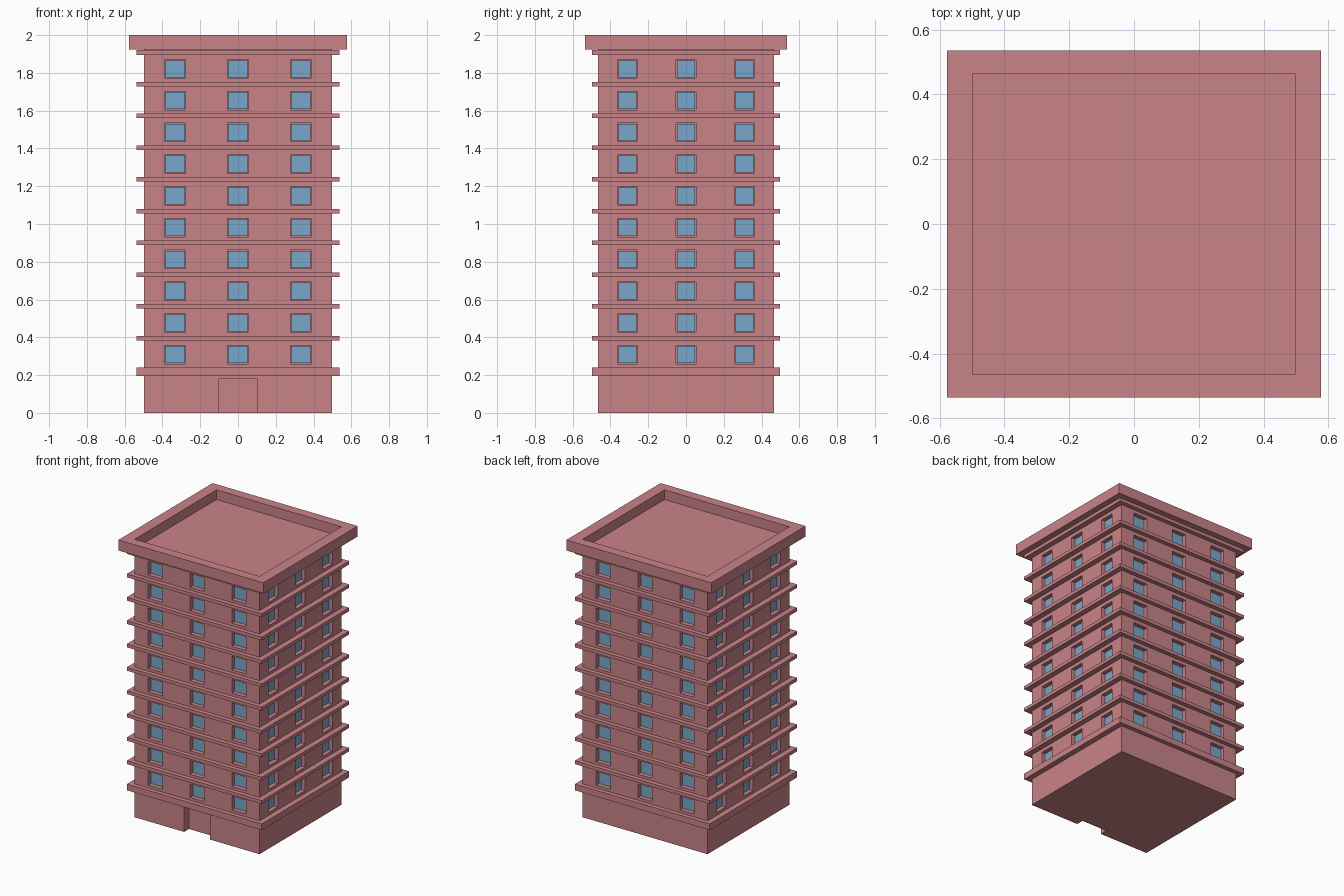
import bpy, bmesh
from mathutils import Matrix, Vector

if "Cube" in bpy.data.objects:
    bpy.data.objects.remove(bpy.data.objects["Cube"])

HX, HY = 0.497, 0.465          # half size of the tower body
FLOORS, STEP = 10, 0.168
OUT = 0.04                     # ledge overhang


def material(name, rgb):
    m = bpy.data.materials.new(name)
    m.diffuse_color = (*rgb, 1)
    m.use_nodes = True
    m.node_tree.nodes["Principled BSDF"].inputs["Base Color"].default_value = m.diffuse_color
    return m


PINK = material("pink_wall", (0.59, 0.23, 0.25))
BLUE = material("blue_glass", (0.195, 0.39, 0.60))


def box(bm, lo, hi):
    lo, hi = Vector(lo), Vector(hi)
    mat = Matrix.Translation((lo + hi) / 2) @ Matrix.Diagonal((*(hi - lo), 1))
    return bmesh.ops.create_cube(bm, size=1, matrix=mat)["verts"]


def finish(bm, name, mat):
    me = bpy.data.meshes.new(name)
    bm.to_mesh(me)
    bm.free()
    ob = bpy.data.objects.new(name, me)
    bpy.context.collection.objects.link(ob)
    me.materials.append(mat)
    return ob


def window_boxes(bm, half_w, half_h, inner, outer):
    """One box per window on all four sides; inner/outer are offsets from the wall."""
    for k in range(FLOORS):
        z = 0.309 + STEP * k
        for i in (-1, 0, 1):
            for s in (-1, 1):
                x, y = i * 0.333, i * 0.31
                ya, yb = sorted((s * (HY + inner), s * (HY + outer)))
                box(bm, (x - half_w, ya, z - half_h), (x + half_w, yb, z + half_h))
                xa, xb = sorted((s * (HX + inner), s * (HX + outer)))
                w = half_w * 0.93
                box(bm, (xa, y - w, z - half_h), (xb, y + w, z + half_h))


# tower body
bm = bmesh.new()
box(bm, (-HX, -HY, 0), (HX, HY, 1.926))
body = finish(bm, "tower_body", PINK)

# window and door recesses
bm = bmesh.new()
window_boxes(bm, 0.056, 0.049, -0.035, 0.02)
box(bm, (-0.103, -HY - 0.05, -0.05), (0.103, -HY + 0.055, 0.18))
cutter = finish(bm, "recess_cutter", PINK)
cutter.hide_render = True
cutter.hide_viewport = False
mod = body.modifiers.new("recesses", "BOOLEAN")
mod.operation, mod.solver, mod.object = "DIFFERENCE", "EXACT", cutter
bpy.context.view_layer.objects.active = body
body.select_set(True)
bpy.ops.object.modifier_apply(modifier=mod.name)
bpy.data.objects.remove(cutter)

# window panes
bm = bmesh.new()
window_boxes(bm, 0.052, 0.045, -0.04, -0.025)
finish(bm, "window_panes", BLUE)

# floor ledges: a thicker one over the ground floor, then one per storey
bm = bmesh.new()
ledges = [(0.196, 0.24)] + [(0.384 + STEP * k, 0.408 + STEP * k) for k in range(FLOORS)]
for z0, z1 in ledges:
    box(bm, (-HX - OUT, -HY - OUT * 0.8, z0), (HX + OUT, HY + OUT * 0.8, z1))
finish(bm, "floor_ledges", PINK)

# roof parapet with sunken roof
bm = bmesh.new()
box(bm, (-0.577, -0.535, 1.924), (0.577, 0.535, 2.0))
top = max(bm.faces, key=lambda f: f.calc_center_median().z)
for z in (2.0, 1.93):
    top = bmesh.ops.extrude_discrete_faces(bm, faces=[top])["faces"][0]
    for v in top.verts:
        v.co = (HX if v.co.x > 0 else -HX, HY if v.co.y > 0 else -HY, z)
bmesh.ops.remove_doubles(bm, verts=bm.verts, dist=1e-5)
bmesh.ops.recalc_face_normals(bm, faces=bm.faces)
finish(bm, "roof_parapet", PINK)
